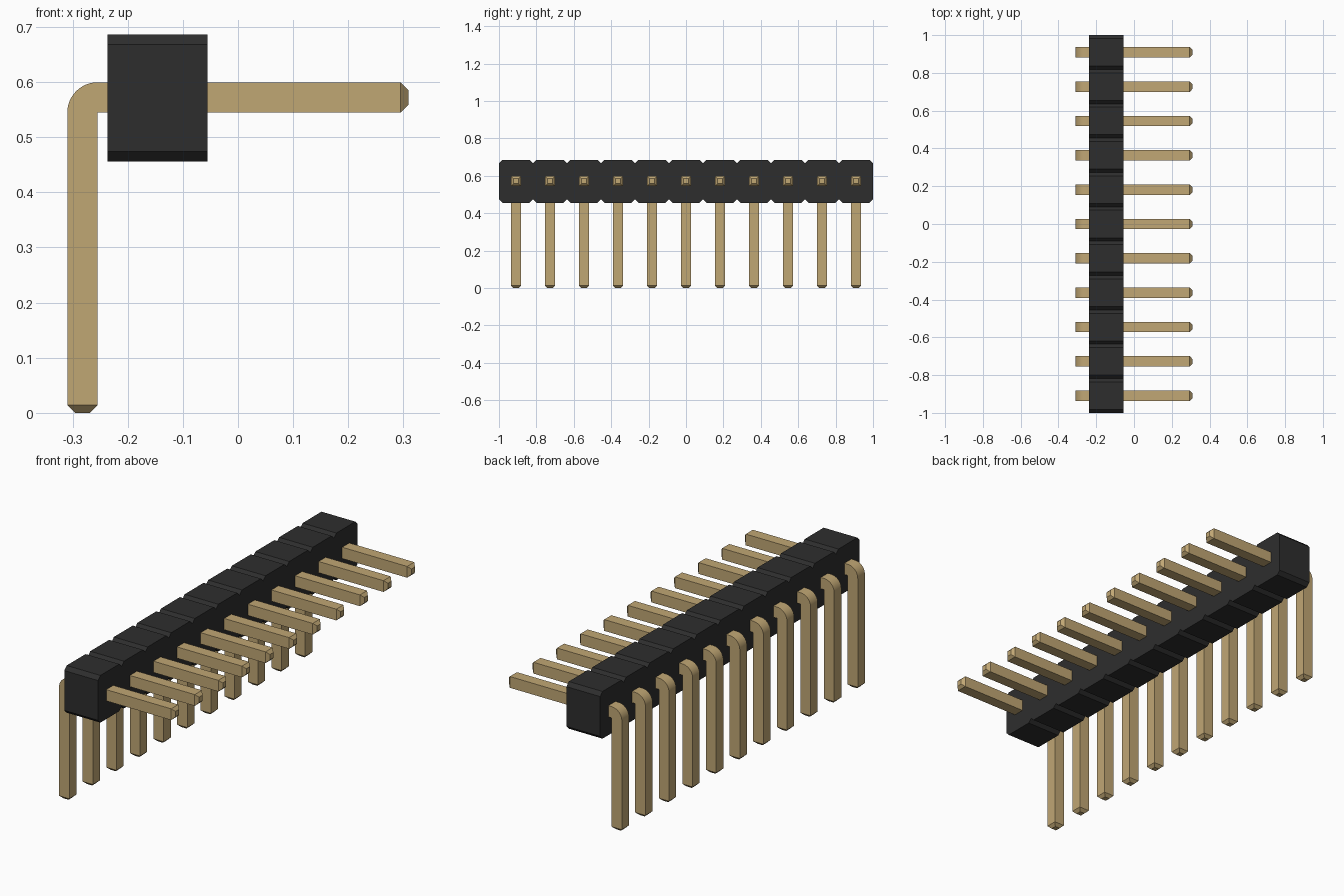
import bpy, bmesh, math
from mathutils import Vector, Matrix

if "Cube" in bpy.data.objects:
    bpy.data.objects.remove(bpy.data.objects["Cube"], do_unlink=True)

COUNT = 11
PITCH = 2 / COUNT
PIN = 0.055            # pin thickness
LEG_X = -0.282         # centre of the upright legs
PIN_Z = 0.572          # centre height of the level pins
TIP = 0.014            # length of the tapered tips


def material(name, colour, roughness):
    mat = bpy.data.materials.new(name)
    mat.use_nodes = True
    mat.diffuse_color = colour
    bsdf = mat.node_tree.nodes["Principled BSDF"]
    bsdf.inputs["Base Color"].default_value = colour
    bsdf.inputs["Roughness"].default_value = roughness
    return mat


def extrude_profile(bm, points, direction):
    """Make a solid from a planar outline swept along a direction."""
    face = bm.faces.new([bm.verts.new(p) for p in points])
    swept = bmesh.ops.extrude_face_region(bm, geom=[face])["geom"]
    verts = [v for v in swept if isinstance(v, bmesh.types.BMVert)]
    bmesh.ops.translate(bm, verts=verts, vec=direction)
    bmesh.ops.recalc_face_normals(bm, faces=bm.faces[:])


def finish(bm, name, mat):
    mesh = bpy.data.meshes.new(name)
    bm.to_mesh(mesh)
    bm.free()
    mesh.materials.append(mat)
    obj = bpy.data.objects.new(name, mesh)
    bpy.context.collection.objects.link(obj)
    return obj


def taper_end(bm, direction):
    """Extrude the end face that points along direction into a blunt tip."""
    bm.normal_update()
    end = max((f for f in bm.faces if f.normal.dot(direction) > 0.99),
              key=lambda f: f.calc_center_median().dot(direction))
    tip = bmesh.ops.extrude_discrete_faces(bm, faces=[end])["faces"][0]
    centre = tip.calc_center_median()
    bmesh.ops.scale(bm, verts=tip.verts, vec=(0.48, 0.48, 0.48),
                    space=Matrix.Translation(-centre))
    bmesh.ops.translate(bm, verts=tip.verts, vec=direction * TIP)


black = material("black plastic", (0.027, 0.027, 0.027, 1), 0.6)
gold = material("gold metal", (0.53, 0.385, 0.175, 1), 0.5)

# Housing: a row of chamfered cells swept across its thickness
low, high, cut = 0.456, 0.686, 0.018
left, right = -0.237, -0.055
top = []
for i in range(COUNT):
    y = -1 + i * PITCH
    top += [(y, cut), (y + cut, 0), (y + PITCH - cut, 0)]
top.append((1, cut))
outline = [(left, y, high - d) for y, d in top]
outline += [(left, y, low + d) for y, d in reversed(top)]
bm = bmesh.new()
extrude_profile(bm, outline, Vector((right - left, 0, 0)))
finish(bm, "housing", black)

# Bent pin: upright leg, rounded outer elbow, level contact
h = PIN / 2
inner_x, inner_z = LEG_X + h, PIN_Z - h
end_x = 0.309 - TIP
side = [(inner_x, TIP), (LEG_X - h, TIP)]
for i in range(13):
    a = math.pi - i * math.pi / 24
    side.append((inner_x + PIN * math.cos(a), inner_z + PIN * math.sin(a)))
side += [(end_x, PIN_Z + h), (end_x, PIN_Z - h), (inner_x, inner_z)]
bm = bmesh.new()
extrude_profile(bm, [(x, -h, z) for x, z in side], Vector((0, PIN, 0)))
taper_end(bm, Vector((1, 0, 0)))
taper_end(bm, Vector((0, 0, -1)))
bmesh.ops.recalc_face_normals(bm, faces=bm.faces[:])
for f in bm.faces:
    f.smooth = True
pin = finish(bm, "pin_1", gold)
pin.data.set_sharp_from_angle(angle=math.radians(30))

# Repeat the pin along the row
pin.location.y = -1 + PITCH / 2
for i in range(1, COUNT):
    copy = bpy.data.objects.new(f"pin_{i + 1}", pin.data)
    copy.location.y = -1 + PITCH * (i + 0.5)
    bpy.context.collection.objects.link(copy)
